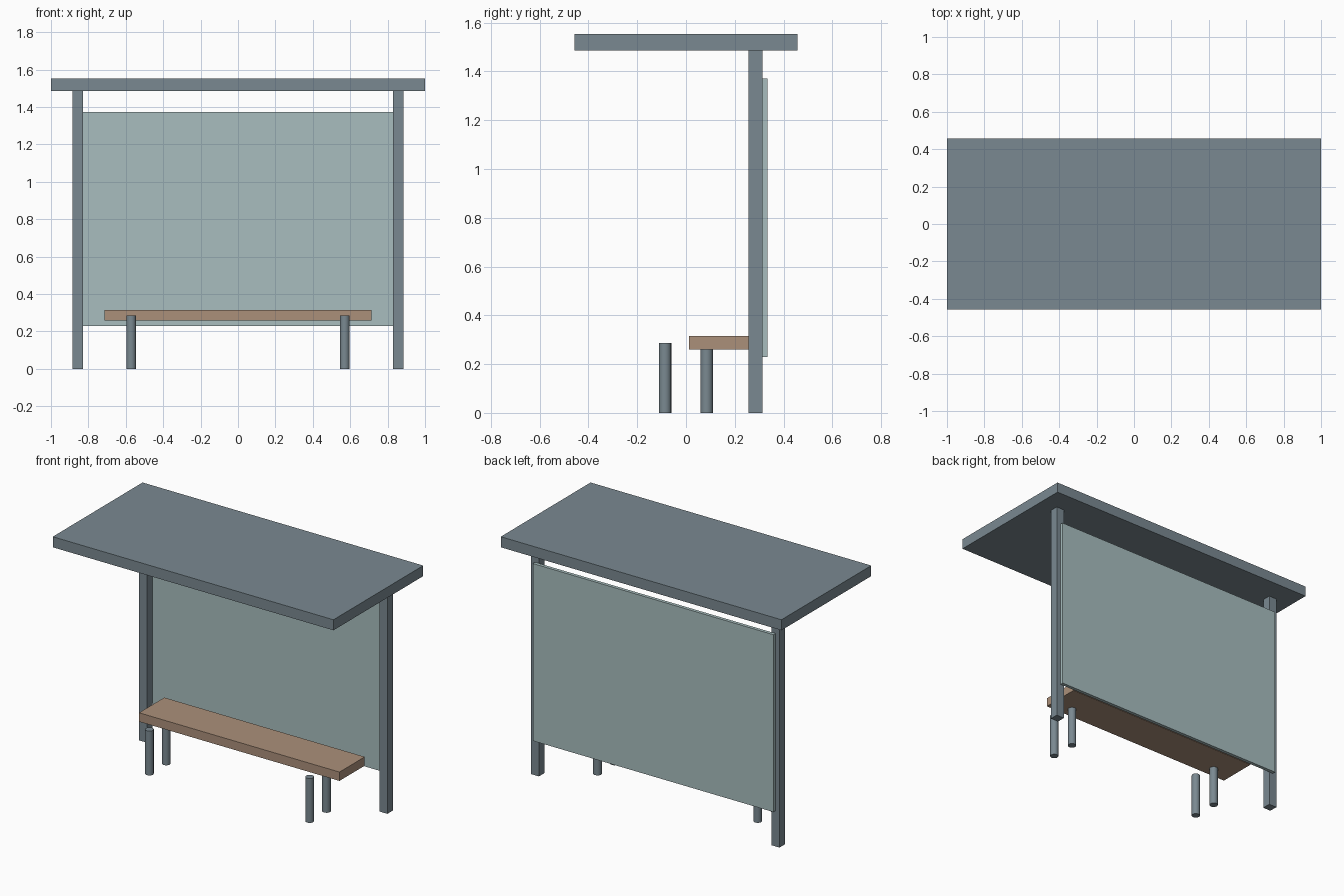
import bpy, math

if "Cube" in bpy.data.objects:
    bpy.data.objects.remove(bpy.data.objects["Cube"])


def material(name, rgb):
    # sRGB 0-255 to linear
    lin = [(c / 255 / 12.92) if c < 11 else ((c / 255 + 0.055) / 1.055) ** 2.4 for c in rgb]
    m = bpy.data.materials.new(name)
    m.diffuse_color = (*lin, 1.0)
    m.use_nodes = True
    m.node_tree.nodes["Principled BSDF"].inputs["Base Color"].default_value = m.diffuse_color
    return m


metal = material("grey metal", (122, 137, 145))
glass = material("pale glass", (168, 190, 191))
wood = material("bench wood", (171, 144, 122))


def box(name, x, y, z, mat):
    """Box from (min, max) ranges on each axis."""
    lo, hi = zip(x, y, z)
    bpy.ops.mesh.primitive_cube_add(size=1, location=[(a + b) / 2 for a, b in zip(lo, hi)])
    ob = bpy.context.object
    ob.name = name
    ob.scale = [b - a for a, b in zip(lo, hi)]
    bpy.ops.object.transform_apply(location=False, rotation=False, scale=True)
    ob.data.materials.append(mat)
    return ob


# Flat roof
box("roof", (-1, 1), (-0.457, 0.457), (1.485, 1.553), metal)

# Glass back panel, fixed behind the posts
box("back_panel", (-0.857, 0.857), (0.313, 0.335), (0.23, 1.372), glass)

# Bench seat
box("bench_seat", (-0.714, 0.714), (0.013, 0.27), (0.259, 0.316), wood)

for side, s in (("left", -1), ("right", 1)):
    # Square roof post
    cx = s * 0.857
    box(side + "_post", (cx - 0.0285, cx + 0.0285), (0.256, 0.313), (0, 1.485), metal)
    # Round bench legs
    for place, y in (("front", -0.086), ("back", 0.085)):
        bpy.ops.mesh.primitive_cylinder_add(vertices=16, radius=0.0257, depth=0.286,
                                            location=(s * 0.571, y, 0.143))
        leg = bpy.context.object
        leg.name = f"{side}_{place}_bench_leg"
        leg.data.materials.append(metal)
        bpy.ops.object.shade_smooth_by_angle(angle=math.radians(30))
